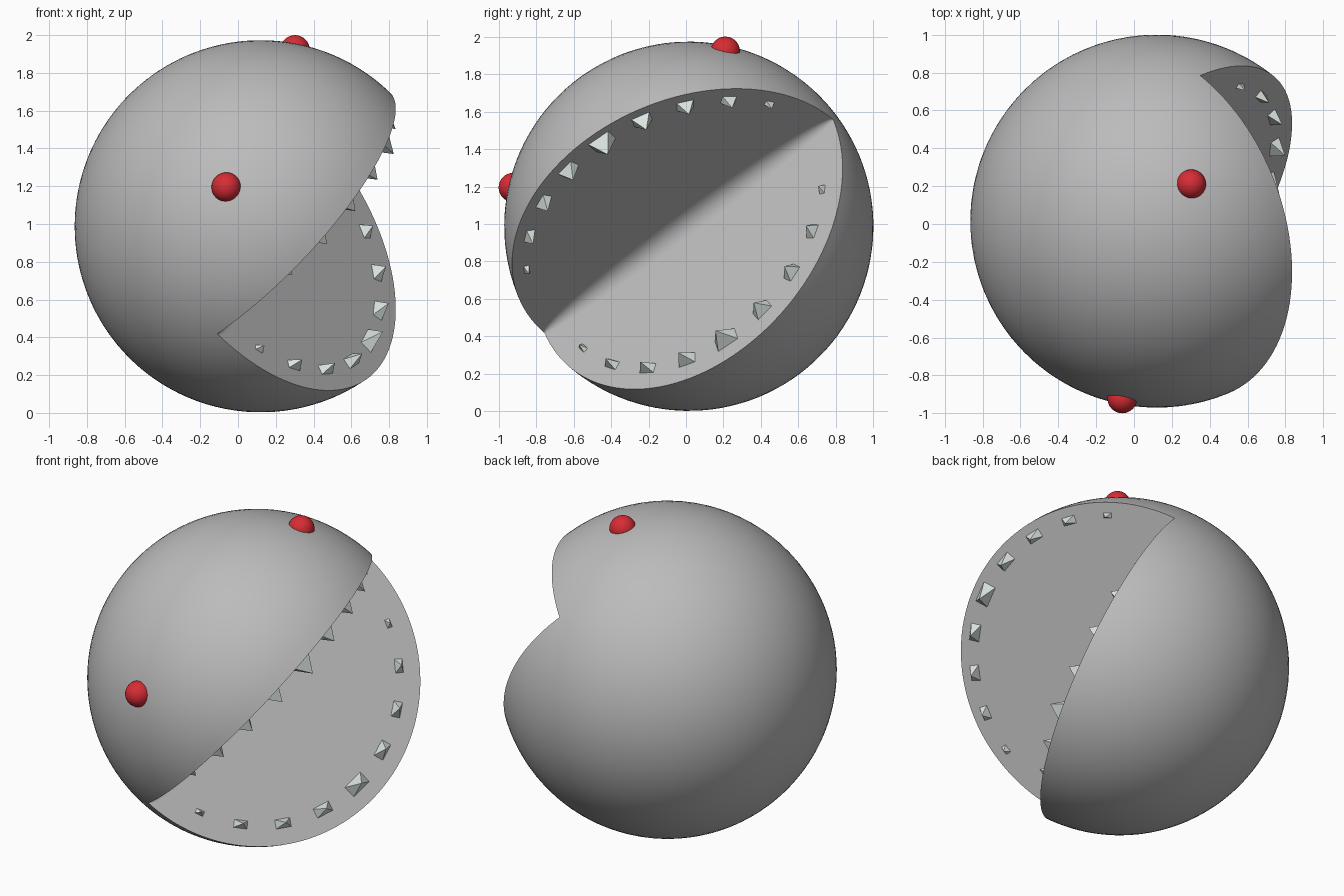
import bpy, bmesh, math
from mathutils import Matrix, Vector

if "Cube" in bpy.data.objects:
    bpy.data.objects.remove(bpy.data.objects["Cube"])

R = 0.985
CENTER = Vector((0.12, 0.015, 0.988))
# Local frame: +X out of the mouth, Y along the jaw hinge, Z from lower to upper jaw
FRAME = (Matrix.Translation(CENTER) @ Matrix.Rotation(math.radians(36.5), 4, 'X')
         @ Matrix.Rotation(math.radians(-13.5), 4, 'Z'))


def material(name, rgb):
    m = bpy.data.materials.new(name)
    m.diffuse_color = (*rgb, 1)
    m.use_nodes = True
    m.node_tree.nodes["Principled BSDF"].inputs["Base Color"].default_value = m.diffuse_color
    return m


GREY = material("body_grey", (0.5, 0.5, 0.5))
IVORY = material("tooth_white", (0.72, 0.79, 0.75))
RED = material("eye_red", (0.68, 0.025, 0.035))


def finish(bm, name, mat, matrix):
    bmesh.ops.recalc_face_normals(bm, faces=bm.faces)
    mesh = bpy.data.meshes.new(name)
    bm.to_mesh(mesh)
    bm.free()
    mesh.materials.append(mat)
    ob = bpy.data.objects.new(name, mesh)
    ob.matrix_world = matrix
    bpy.context.collection.objects.link(ob)
    return ob


def direction(deg):
    a = math.radians(deg)
    return Vector((math.cos(a), 0, math.sin(a)))


# Body: semicircle swept 270 degrees about the hinge, closed by two flat jaw discs
def build_body():
    bm = bmesh.new()
    n, sweep = 64, 72
    cols = [(0, 45), (0.12, 45)]
    cols += [(1, 45 + 270 * i / sweep) for i in range(sweep + 1)]
    cols += [(0.12, 315)]
    poles = [bm.verts.new((0, -R, 0)), bm.verts.new((0, R, 0))]
    grid = []
    for k, deg in cols:
        col = [poles[0]]
        for j in range(1, n):
            t = -math.pi / 2 + math.pi * j / n
            col.append(bm.verts.new(direction(deg) * (R * k * math.cos(t))
                                    + Vector((0, R * math.sin(t), 0))))
        grid.append(col + [poles[1]])
    for i in range(len(grid)):
        a, b = grid[i], grid[(i + 1) % len(grid)]
        for j in range(n):
            quad = list(dict.fromkeys((a[j], b[j], b[j + 1], a[j + 1])))
            bm.faces.new(quad).smooth = True
    # Lips stay crisp, the hinge crease stays soft
    for col in (grid[2], grid[2 + sweep]):
        for j in range(n):
            bm.edges.get((col[j], col[j + 1])).smooth = False
    finish(bm, "body", GREY, FRAME)


# Teeth: row of flat four-sided spikes, biggest in the middle
def build_teeth(name, plane_deg, point_deg, radius, middle, step):
    bm = bmesh.new()
    out, up, along = direction(plane_deg), direction(point_deg), Vector((0, 1, 0))
    for i in range(-4, 5):
        s = (1, 0.8, 0.72, 0.64, 0.42)[abs(i)]
        a = math.radians(middle + i * step)
        radial = out * math.cos(a) + along * math.sin(a)
        tangent = along * math.cos(a) - out * math.sin(a)
        base = radial * radius - up * 0.005
        ring = [bm.verts.new(base + tangent * (u * 0.068 * s) + radial * (v * 0.04 * s))
                for u, v in ((-1, -1), (1, -1), (1, 1), (-1, 1))]
        tip = bm.verts.new(base + up * (0.11 * s))
        bm.faces.new(ring)
        for j in range(4):
            bm.faces.new((ring[j], ring[(j + 1) % 4], tip))
    finish(bm, name, IVORY, FRAME)


# Eyes: small balls half sunk into the body
def build_eye(name, pos):
    bm = bmesh.new()
    bmesh.ops.create_uvsphere(bm, u_segments=32, v_segments=16, radius=0.078)
    for f in bm.faces:
        f.smooth = True
    finish(bm, name, RED, Matrix.Translation(pos))


build_body()
build_teeth("upper_teeth", 45, -45, 0.905, 3, 15.5)
build_teeth("lower_teeth", -45, 45, 0.86, -4, 17)
build_eye("front_eye", (-0.062, -0.922, 1.195))
build_eye("top_eye", (0.302, 0.21, 1.922))
